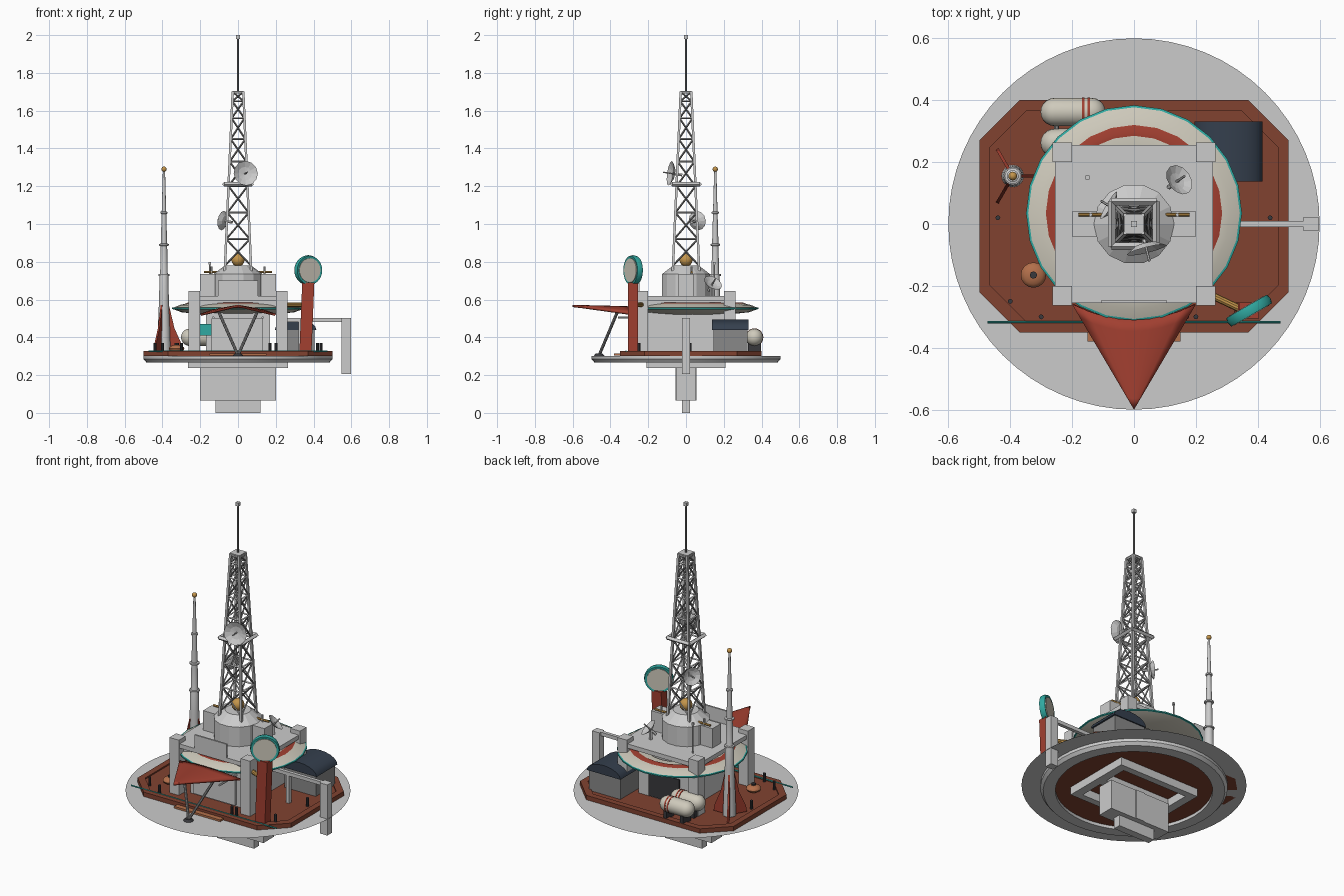
import bpy, bmesh, math
from mathutils import Vector

if "Cube" in bpy.data.objects:
    bpy.data.objects.remove(bpy.data.objects["Cube"])

def mat(name, c):
    m = bpy.data.materials.new(name)
    m.diffuse_color = (*c, 1)
    m.use_nodes = True
    m.node_tree.nodes["Principled BSDF"].inputs["Base Color"].default_value = m.diffuse_color
    return m

RED = mat("red", (0.36, 0.05, 0.03))
RUST = mat("rust", (0.22, 0.055, 0.03))
CREAM = mat("cream", (0.62, 0.59, 0.5))
TEAL = mat("teal", (0.03, 0.4, 0.36))
NAVY = mat("navy", (0.035, 0.05, 0.075))
GOLD = mat("gold", (0.55, 0.3, 0.07))
DARK = mat("dark", (0.04, 0.04, 0.045))
STEEL = mat("steel", (0.25, 0.25, 0.25))
ORANGE = mat("orange", (0.45, 0.16, 0.07))

def mesh(name, verts, faces, m=None, smooth=False):
    me = bpy.data.meshes.new(name)
    me.from_pydata([tuple(v) for v in verts], [], faces)
    bm = bmesh.new()
    bm.from_mesh(me)
    bmesh.ops.remove_doubles(bm, verts=bm.verts, dist=1e-5)
    bmesh.ops.recalc_face_normals(bm, faces=bm.faces)
    bm.to_mesh(me)
    bm.free()
    ob = bpy.data.objects.new(name, me)
    bpy.context.collection.objects.link(ob)
    if m:
        me.materials.append(m)
    if smooth:
        bpy.ops.object.select_all(action='DESELECT')
        ob.select_set(True)
        bpy.context.view_layer.objects.active = ob
        bpy.ops.object.shade_smooth_by_angle(angle=math.radians(35))
    return ob

def prism(name, pts, z0, z1, m=None):
    n = len(pts)
    v = [(x, y, z) for z in (z0, z1) for x, y in pts]
    f = [tuple(range(n)), tuple(range(n, 2 * n))]
    f += [(i, (i + 1) % n, n + (i + 1) % n, n + i) for i in range(n)]
    return mesh(name, v, f, m)

def box(name, x0, x1, y0, y1, z0, z1, m=None):
    return prism(name, [(x0, y0), (x1, y0), (x1, y1), (x0, y1)], z0, z1, m)

def lathe(name, prof, loc=(0, 0, 0), n=24, d=(0, 0, 1), m=None, smooth=True, caps=True):
    v = [(r * math.cos(2 * math.pi * i / n), r * math.sin(2 * math.pi * i / n), z)
         for r, z in prof for i in range(n)]
    f = [(k * n + i, k * n + (i + 1) % n, (k + 1) * n + (i + 1) % n, (k + 1) * n + i)
         for k in range(len(prof) - 1) for i in range(n)]
    if caps:
        f += [tuple(range(k * n, k * n + n)) for k in (0, len(prof) - 1) if prof[k][0] > 1e-4]
    ob = mesh(name, v, f, m, smooth)
    ob.location = loc
    ob.rotation_euler = Vector(d).to_track_quat('Z', 'Y').to_euler()
    return ob

def rod(name, a, b, r, n=6, m=None):
    d = Vector(b) - Vector(a)
    return lathe(name, [(r, 0), (r, d.length)], a, n, d, m, n > 5)

def ball(name, loc, r, m=None, squash=1):
    prof = [(r * math.sin(math.pi * i / 8), -r * squash * math.cos(math.pi * i / 8)) for i in range(9)]
    return lathe(name, prof, loc, 16, m=m)

def dish(name, loc, d, r):
    lathe(name, [(0, 0), (r * .55, r * .1), (r, r * .38), (r * .55, r * .16), (0, r * .06)], loc, 12, d, smooth=False)
    u = Vector(d).normalized()
    rod(name + "_feed", loc, Vector(loc) + u * r * .95, .004)
    rod(name + "_arm", loc, Vector(loc) - u * .04, .008)

# base disc, hull and keel
lathe("base_disc", [(0, .302), (.6, .302)], n=64, smooth=False)
lathe("hull_ring", [(.42, .3), (.42, .267), (.485, .267), (.5, .285), (.5, .302)], n=48, caps=False)
lathe("hull_underside", [(0, .285), (.42, .285)], n=48, m=RUST, smooth=False)
for s in (-1, 1):
    box("frame_rail_long", -.265, .265, s * .19 - .02, s * .19 + .02, .238, .285)
    box("frame_rail_short", s * .24 - .025, s * .24 + .025, -.17, .17, .238, .285)
box("frame_cross_rail", -.24, .24, -.025, .025, .238, .285)
box("keel_block", -.2, .2, -.05, .05, .065, .24)
box("keel_rib", -.03, .03, -.055, .055, .065, .24)
box("keel_foot", -.12, .12, -.022, .022, 0, .065)

# octagonal deck with raised rim
def octagon(k):
    x, yb, yf, c = .5 - k, .4 - k, -.35 + k, .13 - k * .4
    return [(-x + c, yf), (x - c, yf), (x, yf + c), (x, yb - c), (x - c, yb), (-x + c, yb), (-x, yb - c), (-x, yf + c)]
prism("deck", octagon(0), .302, .32, RUST)
o, i_ = octagon(0), octagon(.035)
rim = [(*p, z) for p, z in [(p, .32) for p in o] + [(p, .328) for p in o] + [(p, .328) for p in i_] + [(p, .32) for p in i_]]
mesh("deck_rim", rim, [(k * 8 + j, k * 8 + (j + 1) % 8, k * 8 + 8 + (j + 1) % 8, k * 8 + 8 + j)
                       for k in range(3) for j in range(8)], RUST)
box("front_step", -.15, .15, -.38, -.34, .303, .314, ORANGE)
rod("teal_light_tube", (-.474, -.317, .327), (.474, -.317, .327), .004, m=TEAL)
for x, y in [(-.44, .02), (.44, .02), (-.4, -.25), (.42, -.25), (-.3, -.3), (.17, -.3), (.2, -.3)]:
    rod("bollard", (x, y, .32), (x, y, .37), .008, 8, DARK)

# main house, corner piers and roof
box("house_lower", -.17, .17, -.2, .2, .32, .55)
box("house_upper", -.22, .22, -.22, .22, .55, .6)
box("roof_plate", -.255, .255, -.255, .255, .595, .62)
for sx in (-1, 1):
    for sy in (-1, 1):
        box("corner_pier", sx * .232 - .031, sx * .232 + .031, sy * .232 - .031, sy * .232 + .031, .32, .645)
box("roof_front_panel", -.105, .105, -.256, -.246, .6, .7)
box("front_panel", -.14, .13, -.215, -.2, .33, .5)
box("teal_screen", -.2, -.14, -.225, -.2, .41, .47, TEAL)
box("rear_door", -.1, .1, .195, .206, .325, .47, DARK)

# saucer canopy around the house
C = (0, .035, 0)
lathe("saucer", [(.2, .575), (.26, .582), (.31, .571), (.345, .556), (.345, .55), (.3, .533), (.2, .522)], C, 24, m=CREAM, caps=False)
lathe("saucer_rim", [(.342, .548), (.349, .55), (.349, .557), (.342, .559)], C, 24, m=TEAL, caps=False)
lathe("saucer_band", [(.25, .5835), (.263, .5845), (.285, .579)], C, 24, m=RED, caps=False)

# pointed front awning
N, M = 8, 8
v = []
for a in range(M + 1):
    t = a / M
    for b in range(N + 1):
        s = b / N * 2 - 1
        q = 1 - s * s
        v.append((.2 * s * (1 - t), (-.26 - .05 * q) * (1 - t) - .6 * t, (.525 + .04 * q) * (1 - t) + .572 * t))
aw = mesh("awning", v, [(a * 9 + b, a * 9 + b + 1, a * 9 + b + 10, a * 9 + b + 9) for a in range(M) for b in range(N)], RED, True)
aw.modifiers.new("thickness", 'SOLIDIFY').thickness = .012
for s in (-1, 1):
    rod("awning_strut", (0, -.46, .305), (s * .1, -.365, .53), .008, 8, STEEL)
    rod("awning_side_bar", (s * .13, -.36, .505), (s * .13, -.2, .505), .006)
lathe("strut_foot", [(.028, 0), (.018, .012)], (0, -.46, .302), 12, m=DARK)

# roof drum and its side boxes
lathe("roof_drum", [(.13, .62), (.13, .735), (.07, .78)], n=14, smooth=False)
for s in (-1, 1):
    box("drum_side_box", s * .16 - .04, s * .16 + .04, -.04, .04, .62, .735)
    rod("drum_gold_pin", (s * .1, .03, .745), (s * .18, .03, .745), .006, m=GOLD)
    rod("drum_pin_post", (s * .14, .03, .73), (s * .14, .03, .775), .006)
ball("beacon_dome", (0, 0, .81), .035, GOLD)

# lattice tower
def half(z):
    return .07 + (z - .75) / .95 * (.028 - .07)
def corner(k, z):
    h = half(z)
    return Vector(((-1, 1, 1, -1)[k % 4] * h, (-1, -1, 1, 1)[k % 4] * h, z))
levels = [.78, .92, 1.06, 1.2, 1.33, 1.45, 1.56, 1.65, 1.7]
for k in range(4):
    rod("tower_leg", corner(k, .74), corner(k, 1.7), .009, 4)
    for z0, z1 in zip(levels, levels[1:]):
        rod("tower_brace", corner(k, z0), corner(k + 1, z1), .005, 4, STEEL)
        rod("tower_brace", corner(k + 1, z0), corner(k, z1), .005, 4, STEEL)
        rod("tower_tie", corner(k, z1), corner(k + 1, z1), .005, 4)
    # platform edge beams
    a = Vector(corner(k, 1.21)) * (.072 / half(1.21))
    b = Vector(corner(k + 1, 1.21)) * (.072 / half(1.21))
    a.z = b.z = 1.21
    rod("tower_platform_beam", a, b, .012, 4)
box("tower_cap", -.032, .032, -.032, .032, 1.69, 1.705)
rod("mast", (0, 0, 1.7), (0, 0, 1.985), .005, 8, STEEL)
box("mast_tip", -.01, .01, -.01, .01, 1.98, 2)

# dishes and roof aerial
dish("tower_dish_front", (.035, -.06, 1.265), (.25, -1, .15), .066)
dish("tower_dish_rear", (-.065, .05, 1.015), (-.85, .5, .15), .052)
dish("roof_dish", (.135, .135, .675), (.5, .35, .6), .052)
rod("roof_dish_post", (.135, .135, .62), (.135, .135, .675), .01)
rod("roof_aerial", (-.15, .15, .62), (-.15, .15, .79), .004)
box("aerial_tip", -.156, -.144, .144, .156, .785, .8)

# finned rocket spire
P = (-.392, .155, 0)
lathe("spire", [(.036, .325), (.032, .45), (.026, .6), (.023, .73), (.02, .74), (.017, .89), (.012, 1.06), (.006, 1.28)], P, 16)
for z, r in [(.73, .029), (.89, .026), (1.06, .019)]:
    lathe("spire_collar", [(r * .5, z - .008), (r, z - .004), (r, z + .004), (r * .5, z + .008)], P, 16)
ball("spire_tip", (P[0], P[1], 1.29), .014, GOLD)
for k in range(3):
    u = Vector((math.cos(k * 2.0944), math.sin(k * 2.0944), 0))
    w = Vector((-u.y, u.x, 0)) * .005
    prof = [(.02, .325), (.1, .325), (.095, .36), (.055, .45), (.022, .59)]
    pts = [Vector(P) + u * r + w * s + Vector((0, 0, z)) for s in (-1, 1) for r, z in prof]
    mesh("spire_fin", pts, [tuple(range(5)), tuple(range(5, 10))] + [(j, (j + 1) % 5, 5 + (j + 1) % 5, 5 + j) for j in range(5)], RED)

# round sign on a red post
d = Vector((.5, -.87, 0))
sc = Vector((.372, -.28, .755))
lathe("sign_disc", [(.064, -.018), (.064, .018)], sc, 28, d, CREAM)
lathe("sign_rim", [(.064, -.014), (.076, -.016), (.08, 0), (.076, .016), (.064, .014)], sc, 28, d, TEAL, caps=False)
mesh("sign_post", [(x + sx * .032, -.28 + sy * .026, z) for x, z in ((.357, .32), (.372, .69)) for sx, sy in ((-1, -1), (1, -1), (1, 1), (-1, 1))],
     [(0, 1, 2, 3), (4, 5, 6, 7)] + [(j, (j + 1) % 4, 4 + (j + 1) % 4, 4 + j) for j in range(4)], RED)
rod("sign_gold_arm", (.26, -.235, .573), (.345, -.275, .573), .012, 10, GOLD)

# side gantry
box("gantry_beam", .2, .56, -.01, .01, .482, .503)
box("gantry_drop_post", .548, .597, -.022, .022, .205, .503)
box("gantry_inner_post", .32, .34, -.01, .01, .32, .485)

# rear shed with arched roof
box("shed_body", .2, .405, .145, .325, .32, .455, STEEL)
arc = [(.305 + .11 * math.cos(math.pi * i / 10), .44 + .055 * math.sin(math.pi * i / 10)) for i in range(11)]
v = [(x, y, z) for y in (.138, .332) for x, z in arc]
mesh("shed_roof", v, [tuple(range(11)), tuple(range(11, 22))] + [(j, (j + 1) % 11, 11 + (j + 1) % 11, 11 + j) for j in range(11)], NAVY, True)

# twin storage tanks
R, L = .046, .21
cap = [(R * math.sin(math.pi / 2 * i / 5), R - R * math.cos(math.pi / 2 * i / 5)) for i in range(6)]
for y in (.362, .262):
    lathe("tank", cap + [(r, L - z) for r, z in reversed(cap)], (-.302, y, .4), 20, (1, 0, 0), CREAM)
    for x in (-.168, -.15):
        lathe("tank_band", [(R, 0), (R + .0015, 0), (R + .0015, .008), (R, .008)], (x, y, .4), 20, (1, 0, 0), RED, caps=False)
    for x in (-.25, -.14):
        box("tank_cradle", x - .01, x + .01, y - .035, y + .035, .32, .37, DARK)
rod("tank_pipe", (-.25, .262, .4), (-.25, .362, .4), .008, m=STEEL)

# squat orange float
ball("float_ball", (-.325, -.165, .34), .041, ORANGE, .5)
rod("float_knob", (-.325, -.165, .35), (-.325, -.165, .37), .012, 8, DARK)
